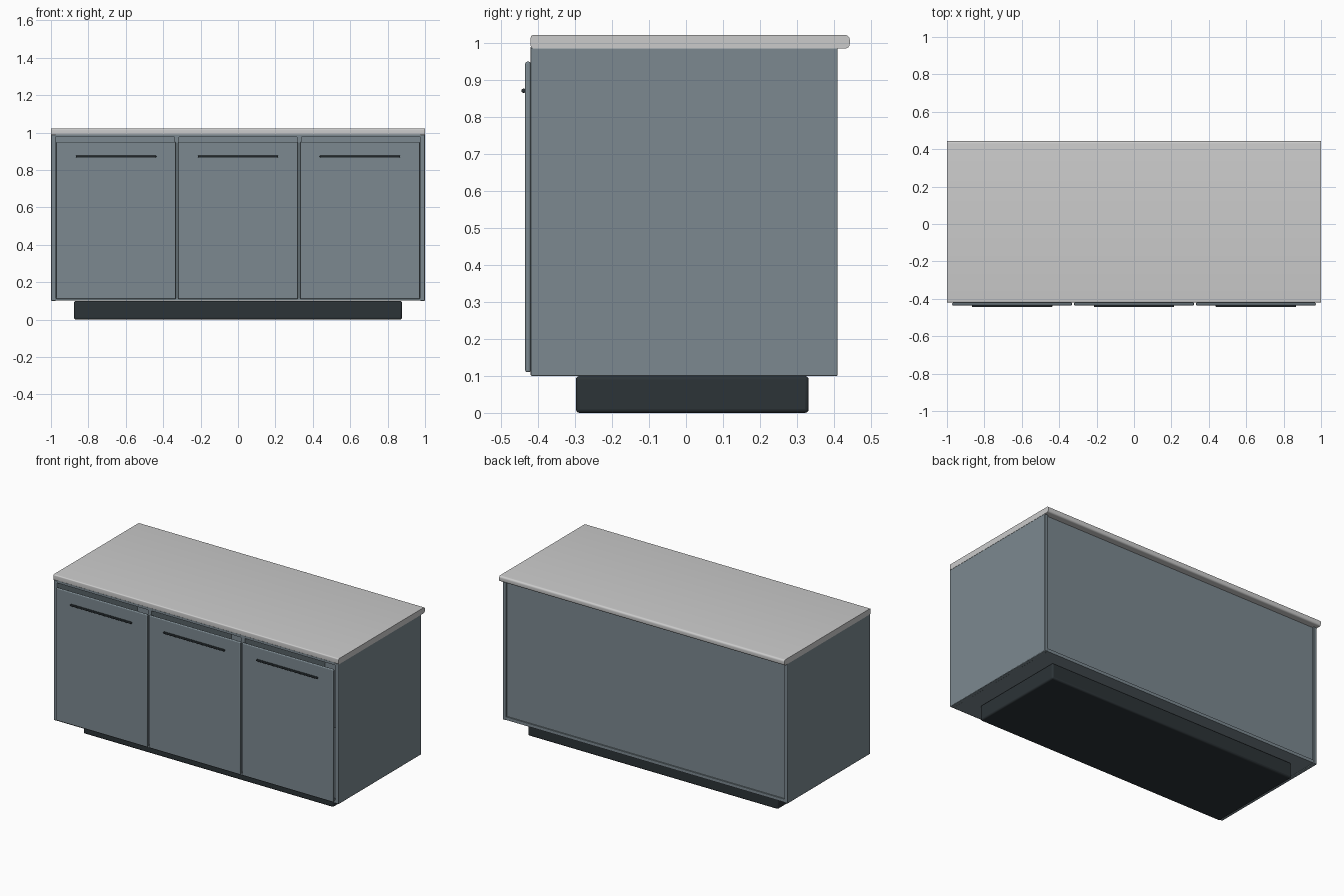
import bpy, bmesh, math

if "Cube" in bpy.data.objects:
    bpy.data.objects.remove(bpy.data.objects["Cube"])


def material(name, rgb):
    m = bpy.data.materials.new(name)
    m.diffuse_color = (*rgb, 1)
    m.use_nodes = True
    m.node_tree.nodes["Principled BSDF"].inputs["Base Color"].default_value = m.diffuse_color
    return m


SLATE = material("slate_paint", (0.20, 0.25, 0.28))
DARK = material("dark_metal", (0.025, 0.033, 0.038))


def finish(bm, name, mat, bevel=0, segments=2):
    bmesh.ops.recalc_face_normals(bm, faces=bm.faces)
    me = bpy.data.meshes.new(name)
    bm.to_mesh(me)
    bm.free()
    ob = bpy.data.objects.new(name, me)
    bpy.context.collection.objects.link(ob)
    if mat:
        me.materials.append(mat)
    if bevel:
        mod = ob.modifiers.new("bevel", 'BEVEL')
        mod.width, mod.segments = bevel, segments
    bpy.ops.object.select_all(action='DESELECT')
    ob.select_set(True)
    bpy.context.view_layer.objects.active = ob
    bpy.ops.object.shade_smooth_by_angle(angle=math.radians(40))
    return ob


def box(name, x, y, z, mat, bevel=0, segments=2):
    """Box from (min, max) ranges."""
    bm = bmesh.new()
    bmesh.ops.create_cube(bm, size=1)
    for v in bm.verts:
        for i, (a, b) in enumerate((x, y, z)):
            v.co[i] = a if v.co[i] < 0 else b
    return finish(bm, name, mat, bevel, segments)


# plinth
box("plinth", (-0.877, 0.877), (-0.298, 0.332), (0, 0.1), DARK, 0.01, 3)

# hollow carcass: sides, dividers, floor, top rail and inset back
for s, side in ((-1, "left"), (1, "right")):
    box(f"{side}_side", sorted((s * 0.975, s * 0.999)), (-0.42, 0.41), (0.1, 0.988), SLATE, 0.003)
    box(f"{side}_divider", (s * 0.327 - 0.0125, s * 0.327 + 0.0125), (-0.417, 0.4),
        (0.11, 0.98), SLATE)
box("floor_panel", (-0.976, 0.976), (-0.42, 0.408), (0.102, 0.122), SLATE)
box("top_panel", (-0.976, 0.976), (-0.42, 0.398), (0.975, 0.99), SLATE)
box("back_panel", (-0.976, 0.976), (0.385, 0.4), (0.11, 0.98), SLATE)

# doors with bar handles
for i, cx in enumerate((-0.652, 0, 0.652), 1):
    hw = 0.32
    box(f"door_{i}", (cx - hw, cx + hw), (-0.435, -0.4205), (0.11, 0.95), SLATE, 0.005, 3)
    hx = cx
    box(f"handle_{i}", (hx - 0.215, hx + 0.215), (-0.445, -0.433), (0.866, 0.877), DARK, 0.004, 3)

# countertop: side profile with a full rounded back overhang, extruded along x
y0, y1, z0, z1 = -0.42, 0.443, 0.986, 1.022


def corner(cy, cz, r, start):
    return [(cy + r * math.cos(math.radians(start + 15 * k)),
             cz + r * math.sin(math.radians(start + 15 * k))) for k in range(7)]


r, f = 0.012, 0.007
profile = (corner(y1 - r, z0 + r, r, -90) + corner(y1 - r, z1 - r, r, 0)
           + corner(y0 + f, z1 - f, f, 90) + corner(y0 + f, z0 + f, f, 180))
bm = bmesh.new()
face = bm.faces.new([bm.verts.new((-1, y, z)) for y, z in profile])
ext = bmesh.ops.extrude_face_region(bm, geom=[face])
for v in ext["geom"]:
    if isinstance(v, bmesh.types.BMVert):
        v.co.x = 1
finish(bm, "countertop", None)
